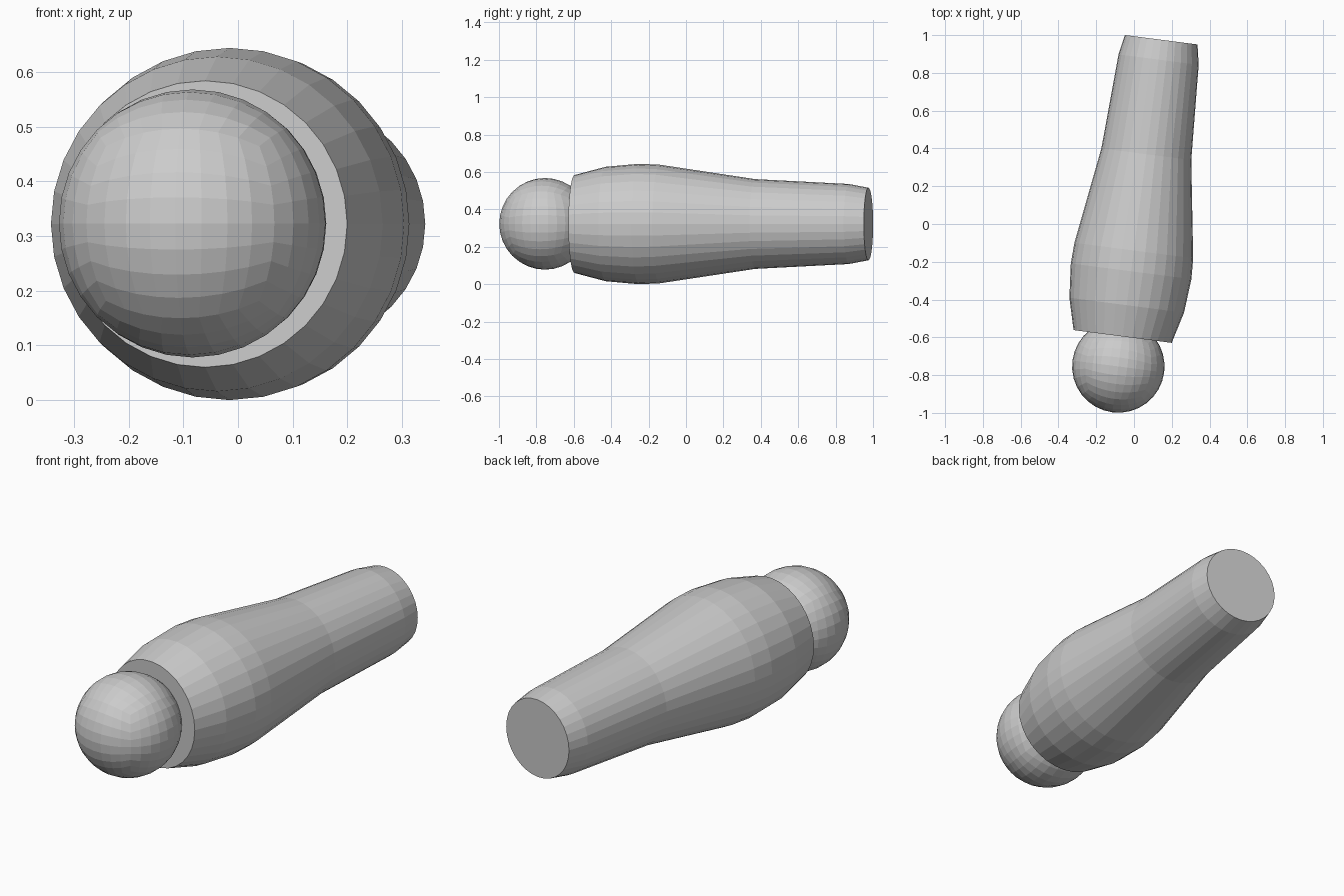
import bpy, bmesh, math
from mathutils import Matrix, Vector

default_cube = bpy.data.objects.get("Cube")
if default_cube:
    bpy.data.objects.remove(default_cube, do_unlink=True)

TILT = Matrix.Rotation(math.radians(-7.4), 4, 'Z')
SIDES = 32


def add_object(name, bm, location):
    bmesh.ops.recalc_face_normals(bm, faces=bm.faces)
    mesh = bpy.data.meshes.new(name)
    bm.to_mesh(mesh)
    bm.free()
    obj = bpy.data.objects.new(name, mesh)
    obj.matrix_world = Matrix.Translation(location) @ TILT
    bpy.context.collection.objects.link(obj)
    return obj


# Turned body: (distance along axis, radius), capped at both ends
profile = [(-0.793, 0.262), (-0.626, 0.306), (-0.445, 0.322), (-0.334, 0.317),
           (0.18, 0.24), (0.685, 0.214), (0.791, 0.194)]
bm = bmesh.new()
rings = []
for along, radius in profile:
    angles = [2 * math.pi * i / SIDES for i in range(SIDES)]
    rings.append([bm.verts.new((radius * math.cos(a), along, radius * math.sin(a)))
                  for a in angles])
for lower, upper in zip(rings, rings[1:]):
    for i in range(SIDES):
        j = (i + 1) % SIDES
        bm.faces.new((lower[i], lower[j], upper[j], upper[i]))
bm.faces.new(rings[0])
bm.faces.new(rings[-1])
add_object("handle_body", bm, Vector((0.042, 0.191, 0.322)))

# Ball tip: a subdivided cube rounded into a sphere
bm = bmesh.new()
bmesh.ops.create_cube(bm, size=2)
bmesh.ops.subdivide_edges(bm, edges=bm.edges[:], cuts=7, use_grid_fill=True)
for v in bm.verts:
    # Even out the spacing before projecting onto the sphere
    even = Vector([math.tan(c * math.pi / 4) for c in v.co])
    v.co = even.normalized() * 0.245
add_object("ball_tip", bm, Vector((-0.083, -0.754, 0.323)))
